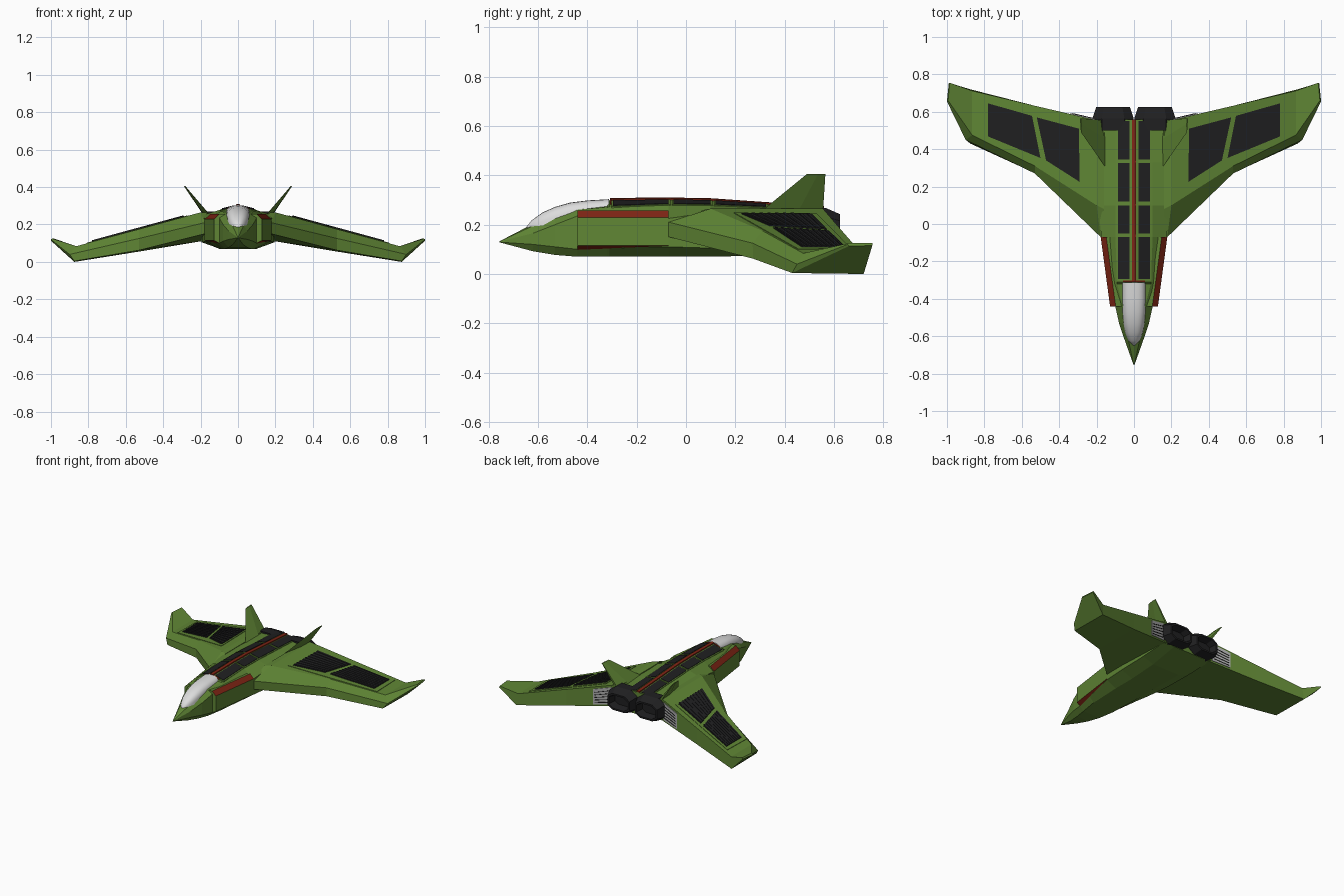
import bpy, bmesh, math
from mathutils import Vector

if "Cube" in bpy.data.objects:
    bpy.data.objects.remove(bpy.data.objects["Cube"])


def material(name, rgb):
    m = bpy.data.materials.new(name)
    m.diffuse_color = (*rgb, 1)
    m.use_nodes = True
    m.node_tree.nodes["Principled BSDF"].inputs["Base Color"].default_value = m.diffuse_color
    return m


GREEN = material("olive_green", (0.115, 0.235, 0.035))
DARK = material("dark_panel", (0.014, 0.014, 0.015))
RED = material("dark_red", (0.21, 0.018, 0.007))
WHITE = material("canopy_white", (0.72, 0.72, 0.72))
GREY = material("grate_grey", (0.42, 0.42, 0.42))


def finish(name, bm, mats, mirror=False):
    bmesh.ops.recalc_face_normals(bm, faces=bm.faces)
    me = bpy.data.meshes.new(name)
    bm.to_mesh(me)
    bm.free()
    for m in mats:
        me.materials.append(m)
    ob = bpy.data.objects.new(name, me)
    bpy.context.collection.objects.link(ob)
    if mirror:
        ob.modifiers.new("mirror", "MIRROR").use_mirror_merge = False
    return ob


def loft(name, rings, mat, mirror=False, rule=None, extra=()):
    """Skin equal-length point rings, capped at both ends."""
    bm = bmesh.new()
    vs = [[bm.verts.new(p) for p in r] for r in rings]
    n = len(rings[0])
    for a, b in zip(vs, vs[1:]):
        for i in range(n):
            j = (i + 1) % n
            bm.faces.new((a[i], a[j], b[j], b[i]))
    bm.faces.new(vs[0])
    bm.faces.new(vs[-1])
    bmesh.ops.recalc_face_normals(bm, faces=bm.faces)
    if rule:
        for f in bm.faces:
            f.normal_update()
            f.material_index = rule(f)
    return finish(name, bm, [mat, *extra], mirror)


def plates(name, polys, mat, depth, mirror=True):
    """Thin slabs: each polygon extruded along the depth vector."""
    bm = bmesh.new()
    d = Vector(depth)
    for p in polys:
        a = [bm.verts.new(q) for q in p]
        b = [bm.verts.new(Vector(q) + d) for q in p]
        bm.faces.new(a)
        bm.faces.new(b[::-1])
        for i in range(len(a)):
            j = (i + 1) % len(a)
            bm.faces.new((a[i], b[i], b[j], a[j]))
    return finish(name, bm, [mat], mirror)


# Fuselage: y, bottom x/z, side x/low z/high z, shoulder x/z, ridge z
hull = [
    (-0.755, .001, .128, .002, .129, .131, .001, .132, .133),
    (-0.62, .028, .092, .05, .12, .165, .03, .195, .203),
    (-0.53, .05, .077, .08, .11, .20, .045, .236, .244),
    (-0.44, .07, .07, .10, .10, .235, .06, .260, .266),
    (-0.32, .09, .07, .125, .105, .235, .09, .270, .282),
    (-0.31, .09, .07, .127, .105, .235, .09, .271, .300),
    (-0.07, .10, .07, .175, .11, .225, .10, .277, .302),
    (0.10, .10, .07, .19, .105, .25, .10, .276, .299),
    (0.33, .11, .075, .195, .105, .25, .10, .266, .283),
    (0.56, .12, .105, .20, .115, .25, .10, .256, .268),
]
rings = []
for y, bx, bz, sx, zl, zh, tx, tz, zc in hull:
    half = [(bx, bz), (sx, zl), (sx, zh), (tx, tz)]
    rings.append([(x, y, z) for x, z in half] + [(0, y, zc)]
                 + [(-x, y, z) for x, z in half[::-1]])
loft("fuselage", rings, GREEN)


def roof(x, y, off=0.0):
    """Point on the sloping fuselage roof."""
    for a, b in zip(hull, hull[1:]):
        if a[0] <= y <= b[0]:
            t = (y - a[0]) / (b[0] - a[0])
            w, s, c = (a[k] + (b[k] - a[k]) * t for k in (6, 7, 8))
            return (x, y, c + (s - c) * x / w + off)


# Canopy
rings = []
for y, w, z0, z1 in [(-.65, .008, .165, .187), (-.625, .03, .18, .218), (-.58, .048, .195, .25),
                     (-.53, .057, .21, .272), (-.47, .062, .23, .289), (-.40, .064, .24, .298),
                     (-.312, .064, .25, .303)]:
    ring = []
    for i in range(13):
        a = math.pi * i / 12
        c, s = math.cos(a), math.sin(a)
        ring.append((math.copysign(abs(c) ** .75, c) * w, y, z0 + (z1 - z0) * abs(s) ** .75))
    rings.append(ring)
canopy = loft("canopy", rings, WHITE)
bpy.context.view_layer.objects.active = canopy
canopy.select_set(True)
bpy.ops.object.shade_smooth_by_angle(angle=math.radians(40))

# Roof panels, their frames, and the red spine strip
spans = [(-.295, -.07), (-.05, .10), (.12, .325), (.345, .55)]


def strip(x0, x1, y0, y1, off):
    ys = [y0] + [h[0] for h in hull if y0 < h[0] < y1] + [y1]
    return [[roof(x0, a, off), roof(x1, a, off), roof(x1, b, off), roof(x0, b, off)]
            for a, b in zip(ys, ys[1:])]


def many(x0, x1, off, grow=0.0):
    return [q for a, b in spans for q in strip(x0, x1, a - grow, b + grow, off)]


plates("roof_panel_frames", many(.016, .094, .003, .007), GREEN, (0, 0, -.008))
plates("roof_panels", many(.023, .086, .006), DARK, (0, 0, -.008))
plates("spine_strip", strip(0, .012, -.309, .559, .008), RED, (0, 0, -.009))
plates("canopy_rear_trim", strip(0, .06, -.309, -.301, .006), RED, (0, 0, -.009))

# Side intakes with red chamfers
rings = [[(.05, y, .10), (o - .03, y, .098), (o, y, .115), (o, y, .228), (o - .03, y, .257), (.06, y, .255)]
         for y, o in ((-.44, .128), (-.07, .178))]
loft("side_intake", rings, GREEN, True,
     lambda f: int(f.normal.x > .3 and abs(f.normal.z) > .3), [RED])


# Wing with upturned tip: front low, front high, top front, rear top, rear low
def top(x, off=0.0):
    return .319 - .272 * x + off


loft("wing", [
    [(.16, -.07, .15), (.16, -.07, .21), (.16, .08, .262), (.16, .55, .262), (.16, .55, .112)],
    [(.178, -.07, .15), (.178, -.07, .21), (.20, .10, top(.2)), (.20, .555, top(.2)), (.20, .555, .11)],
    [(.53, .272, .062), (.53, .27, .125), (.53, .31, top(.53)), (.53, .632, top(.53)), (.53, .632, .055)],
    [(.875, .43, .004), (.90, .45, .04), (.865, .475, top(.865)), (.865, .712, top(.865)), (.875, .72, 0)],
    [(1.0, .66, .113), (1.0, .655, .12), (.994, .66, .125), (.985, .755, .125), (.99, .755, .115)],
], GREEN, True)


# Wing panels with louvre slats
def on_wing(pts, off):
    return [(x, y, top(x, off)) for x, y in pts]


panels = [[(.29, .225), (.295, .51), (.52, .57), (.47, .34)],
          [(.50, .353), (.545, .578), (.78, .645), (.78, .468)]]
frame = [(.27, .195), (.28, .53), (.805, .67), (.81, .455)]
plates("wing_panel_frame", [on_wing(frame, .003)], GREEN, (0, 0, -.008))
plates("wing_panels", [on_wing(p, .006) for p in panels], DARK, (0, 0, -.008))
slats = []
for p in panels:
    a, b, c, d = (Vector(q) for q in p)
    for i in range(9):
        t0, t1 = (i + .3) / 9, (i + .7) / 9
        slats.append(on_wing([a.lerp(b, t0), a.lerp(b, t1), d.lerp(c, t1), d.lerp(c, t0)], .009))
plates("wing_slats", slats, DARK, (0, 0, -.005))

# Trailing edge grates
def rear(x, z, off):
    return (x, .555 + (x - .2) * .233 + off, z)


plates("rear_grate", [[rear(.21, .12, .005), rear(.34, .10, .005),
                       rear(.34, .212, .005), rear(.21, .248, .005)]], GREY, (0, -.009, 0))
bars = []
for i in range(5):
    t = (i + .7) / 6
    zi, zo = .12 + .128 * t, .10 + .112 * t
    bars.append([rear(.22, zi, .008), rear(.33, zo, .008), rear(.33, zo + .004, .008), rear(.22, zi + .004, .008)])
plates("grate_bars", bars, DARK, (0, -.006, 0))

# Canted tail fins
rings = []
for (x0, y0), (x1, y1), z, t in (((.15, .30), (.175, .555), .25, .016), ((.283, .49), (.287, .565), .405, .004)):
    ym = y0 + (y1 - y0) * .6
    xm = x0 + (x1 - x0) * .6
    rings.append([(x0, y0, z), (xm + t, ym, z), (x1 + t * .6, y1, z), (x1 - t * .6, y1, z), (xm - t, ym, z)])
loft("tail_fin", rings, GREEN, True)

# Engine nozzles, chamfered and hollow
rings = []
for y, rx, rz, cz in ((.50, .108, .078, .19), (.565, .110, .08, .188), (.625, .090, .06, .182),
                      (.625, .078, .048, .182), (.57, .066, .038, .182)):
    k = .55
    rings.append([(.112 + rx * u, y, cz + rz * v) for u, v in
                  ((1, -k), (1, k), (k, 1), (-k, 1), (-1, k), (-1, -k), (-k, -1), (k, -1))])
loft("engine_nozzle", rings, DARK, True)
